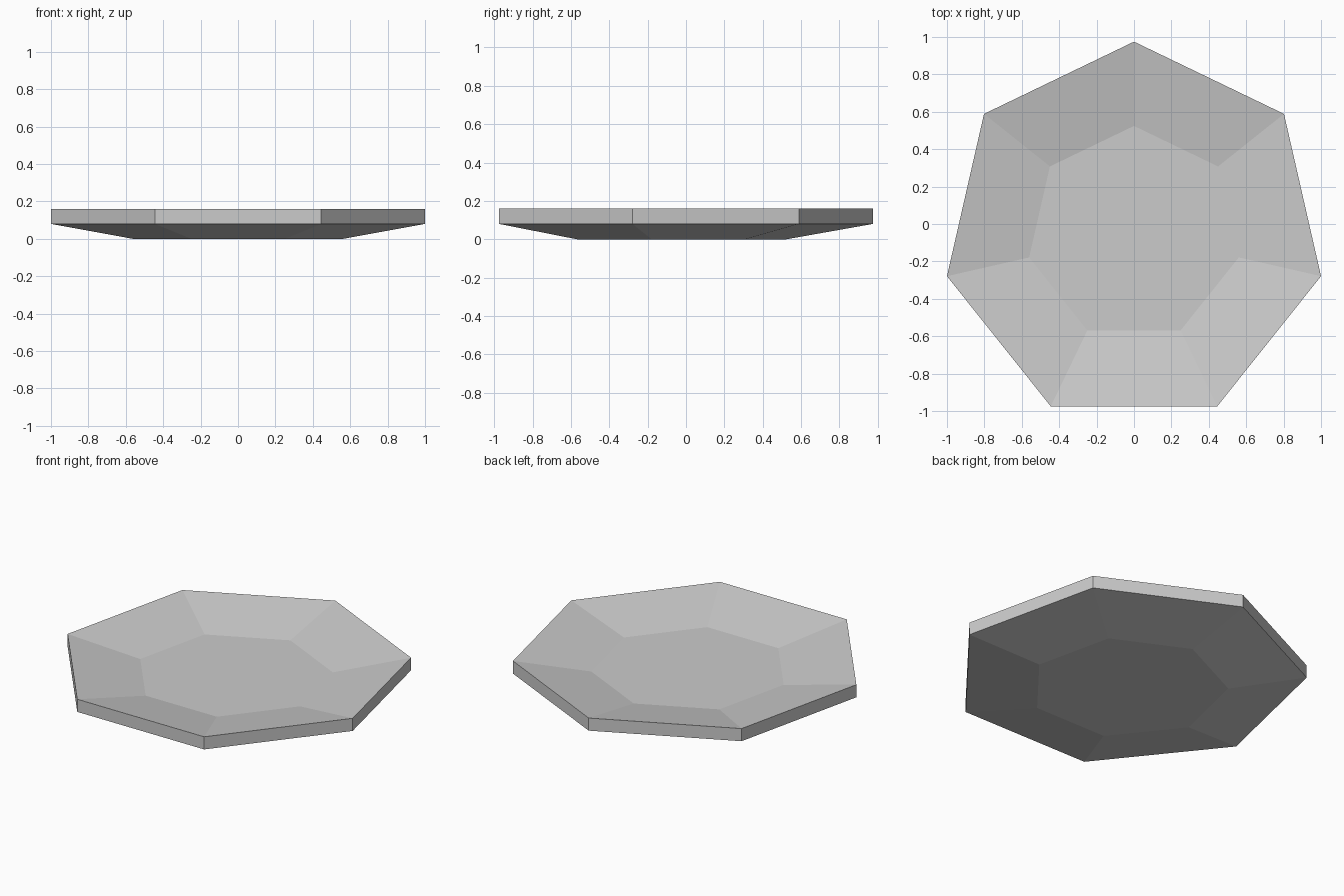
import bpy, bmesh, math

if "Cube" in bpy.data.objects:
    bpy.data.objects.remove(bpy.data.objects["Cube"])

SIDES, R_OUT, R_IN = 7, 1.0257, 0.575
Y_CENTRE = -0.0508

grey = bpy.data.materials.new("light grey")
grey.diffuse_color = (0.6, 0.6, 0.6, 1)
grey.use_nodes = True
grey.node_tree.nodes["Principled BSDF"].inputs["Base Color"].default_value = grey.diffuse_color


def ring(bm, radius, z):
    """One seven-sided loop with a point facing the back."""
    angles = [math.pi / 2 + i * math.tau / SIDES for i in range(SIDES)]
    return [bm.verts.new((radius * math.cos(a), radius * math.sin(a) + Y_CENTRE, z))
            for a in angles]


# Shallow dish: base, rim wall, sloping inside, sunken floor
bm = bmesh.new()
profile = [(R_IN, 0), (R_OUT, 0.08), (R_OUT, 0.16), (R_IN, 0.08)]
rings = [ring(bm, r, z) for r, z in profile]
for low, high in zip(rings, rings[1:]):
    for i in range(SIDES):
        j = (i + 1) % SIDES
        bm.faces.new((low[i], low[j], high[j], high[i]))
bm.faces.new(rings[0][::-1])
bm.faces.new(rings[-1])

mesh = bpy.data.meshes.new("dish")
bm.to_mesh(mesh)
bm.free()
mesh.materials.append(grey)
dish = bpy.data.objects.new("dish", mesh)
bpy.context.collection.objects.link(dish)
